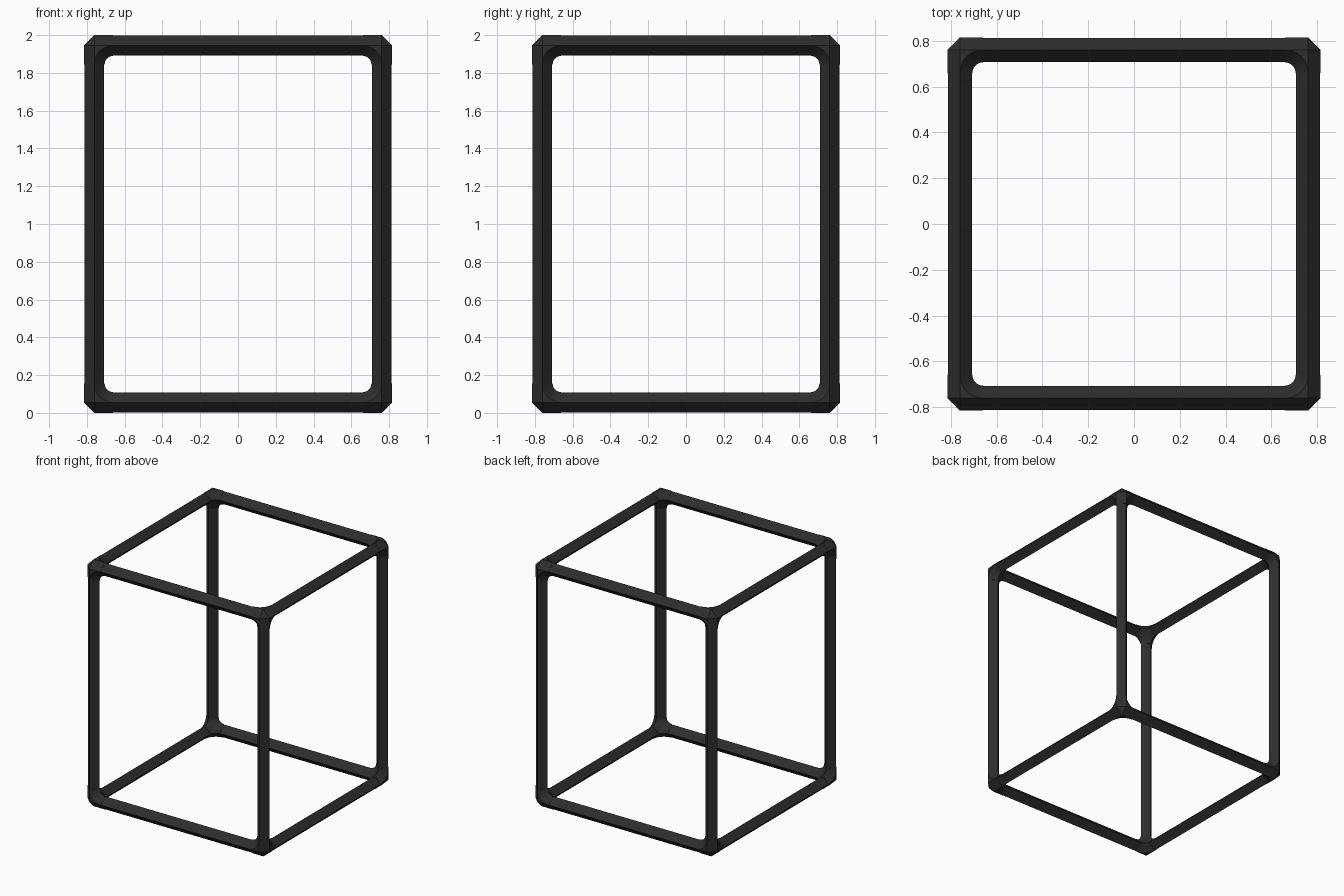
import bpy, bmesh, math
from mathutils import Vector, Matrix
from itertools import product

if "Cube" in bpy.data.objects:
    bpy.data.objects.remove(bpy.data.objects["Cube"], do_unlink=True)

EDGE = 0.761       # bar centre lines in x and y
R = 0.055          # half diagonal of the corner joints
BAR_R = 0.0525     # half diagonal of the bars
ARM = 0.1          # reach of a joint along each bar
HALF_Z = 1 - R     # bar centre lines in z, from mid height
STEPS = 6
CENTRE = Vector((EDGE, EDGE, HALF_Z))
MID = Vector((0, 0, 1))

black = bpy.data.materials.new("matte_black")
black.use_nodes = True
black.diffuse_color = (0.026, 0.026, 0.026, 1)
black.node_tree.nodes["Principled BSDF"].inputs["Base Color"].default_value = black.diffuse_color
black.node_tree.nodes["Principled BSDF"].inputs["Roughness"].default_value = 0.8


def finish(bm, name):
    bmesh.ops.remove_doubles(bm, verts=bm.verts, dist=0.0001)
    bmesh.ops.recalc_face_normals(bm, faces=bm.faces)
    mesh = bpy.data.meshes.new(name)
    bm.to_mesh(mesh)
    bm.free()
    mesh.materials.append(black)
    obj = bpy.data.objects.new(name, mesh)
    bpy.context.collection.objects.link(obj)
    bpy.ops.object.select_all(action='DESELECT')
    obj.select_set(True)
    bpy.context.view_layer.objects.active = obj
    bpy.ops.object.shade_smooth_by_angle(angle=math.radians(25))


def corner_joint(name, signs):
    """Three-way diamond elbow with a flat outer corner and rounded inside."""
    bm = bmesh.new()

    def face(*points):
        bm.faces.new([bm.verts.new(p) for p in points])

    def point(i, a, j, b, k, c):
        p = Vector()
        p[i], p[j], p[k] = a, b, c
        return p

    hub = Vector((-0.04, -0.04, -0.04))
    tips = [Vector((R, 0, 0)), Vector((0, R, 0)), Vector((0, 0, R))]
    face(*tips)
    for i in range(3):
        j, k = (i + 1) % 3, (i + 2) % 3
        ring = [point(i, -ARM, j, b, k, c) for b, c in ((R, 0), (0, R), (-R, 0), (0, -R))]
        face(*ring)                                  # arm end
        face(ring[0], ring[1], tips[k], tips[j])     # outer slope
        face(ring[2], ring[3], hub)                  # inner slope
        # Rounded bend between arms i and j
        arcs = []
        for radius, height in ((ARM, R), (ARM - R, 0)):
            arcs.append([point(i, -ARM + radius * math.sin(t), j,
                               -ARM + radius * math.cos(t), k, height)
                         for t in (math.pi / 2 * s / STEPS for s in range(STEPS + 1))])
        top, inner = arcs
        for s in range(STEPS):
            face(tips[k], top[s], top[s + 1])
            face(top[s], top[s + 1], inner[s + 1], inner[s])
            face(inner[s], inner[s + 1], hub)
    flip = Matrix.Diagonal((*signs, 1))
    bmesh.ops.transform(bm, matrix=Matrix.Translation(MID) @ flip @ Matrix.Translation(CENTRE),
                        verts=bm.verts)
    finish(bm, name)


def bar(name, axis, a, b):
    """Diamond-section bar along one axis."""
    bm = bmesh.new()
    length = 2 * (CENTRE[axis] - ARM) + 0.004
    bmesh.ops.create_cone(bm, cap_ends=True, segments=4, radius1=BAR_R, radius2=BAR_R, depth=length)
    turn = (Matrix.Rotation(math.pi / 2, 4, 'Y'), Matrix.Rotation(math.pi / 2, 4, 'X'),
            Matrix.Identity(4))[axis]
    place = Vector()
    j, k = [n for n in range(3) if n != axis]
    place[j], place[k] = a * CENTRE[j], b * CENTRE[k]
    bmesh.ops.transform(bm, matrix=Matrix.Translation(MID + place) @ turn, verts=bm.verts)
    finish(bm, name)


SIDE = ({1: "left", -1: "right"}, {1: "back", -1: "front"}, {1: "top", -1: "bottom"})

# Eight corner joints
for signs in product((1, -1), repeat=3):
    corner_joint("corner_joint_" + "_".join(SIDE[n][s] for n, s in enumerate(signs)), signs)

# Twelve bars
for axis, kind in enumerate(("cross_bar", "side_bar", "post")):
    j, k = [n for n in range(3) if n != axis]
    for a, b in product((1, -1), repeat=2):
        bar(f"{kind}_{SIDE[j][a]}_{SIDE[k][b]}", axis, a, b)
